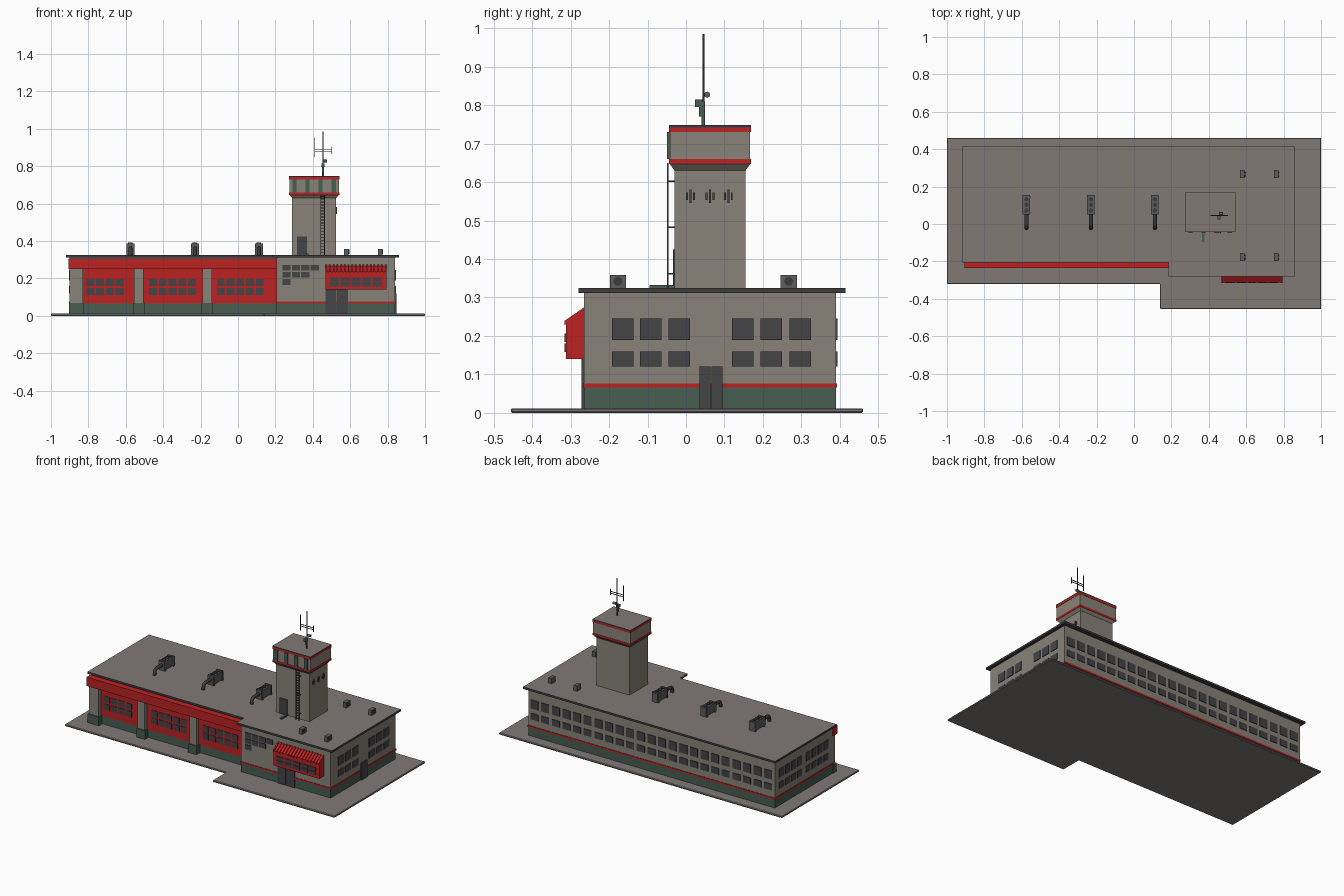
import bpy, bmesh, math
from mathutils import Vector

if "Cube" in bpy.data.objects:
    bpy.data.objects.remove(bpy.data.objects["Cube"])


def mat(name, r, g, b):
    m = bpy.data.materials.new(name)
    m.diffuse_color = (r, g, b, 1)
    m.use_nodes = True
    m.node_tree.nodes["Principled BSDF"].inputs["Base Color"].default_value = m.diffuse_color
    return m


WALL = mat("wall_grey", .25, .225, .19)
PAVE = mat("roof_and_paving_grey", .22, .195, .18)
RED = mat("red_paint", .50, .016, .016)
GREEN = mat("dark_green", .065, .11, .083)
DARK = mat("dark_glass", .058, .056, .064)
TRIM = mat("dark_trim", .045, .045, .05)
METAL = mat("vent_metal", .11, .11, .11)


def finish(name, bm, *mats):
    bmesh.ops.recalc_face_normals(bm, faces=bm.faces)
    me = bpy.data.meshes.new(name)
    bm.to_mesh(me)
    bm.free()
    for m in mats:
        me.materials.append(m)
    ob = bpy.data.objects.new(name, me)
    bpy.context.collection.objects.link(ob)
    return ob


def boxes(name, items, m):
    """Joined boxes, each (x0, x1, y0, y1, z0, z1)."""
    bm = bmesh.new()
    for x0, x1, y0, y1, z0, z1 in items:
        vs = bmesh.ops.create_cube(bm, size=1)["verts"]
        for v in vs:
            v.co = Vector(((x0 + x1) / 2 + v.co.x * (x1 - x0),
                           (y0 + y1) / 2 + v.co.y * (y1 - y0),
                           (z0 + z1) / 2 + v.co.z * (z1 - z0)))
    return finish(name, bm, m)


def prism(name, pts, a, b, *mats, axis="z"):
    """Extrude a profile: (x, y) along z, or (y, z) along x."""
    bm = bmesh.new()
    co = (lambda p, h: (p[0], p[1], h)) if axis == "z" else (lambda p, h: (h, p[0], p[1]))
    f = bm.faces.new([bm.verts.new(co(p, a)) for p in pts])
    new = bmesh.ops.extrude_face_region(bm, geom=[f])["geom"]
    d = Vector((0, 0, b - a) if axis == "z" else (b - a, 0, 0))
    bmesh.ops.translate(bm, vec=d, verts=[v for v in new if isinstance(v, bmesh.types.BMVert)])
    bmesh.ops.recalc_face_normals(bm, faces=bm.faces)
    if len(mats) > 1:  # second material on the upward faces
        for f in bm.faces:
            f.material_index = int(f.normal.z > .5)
    return finish(name, bm, *mats)


def tube(name, pts, r, m):
    cu = bpy.data.curves.new(name, "CURVE")
    cu.dimensions = "3D"
    cu.bevel_depth, cu.bevel_resolution, cu.use_fill_caps = r, 2, True
    sp = cu.splines.new("POLY")
    sp.points.add(len(pts) - 1)
    for p, q in zip(sp.points, pts):
        p.co = (*q, 1)
    cu.materials.append(m)
    ob = bpy.data.objects.new(name, cu)
    bpy.context.collection.objects.link(ob)
    return ob


def step(x0, x1, xs, ya, yb, y1):
    """Footprint whose front steps forward from ya to yb at xs."""
    return [(x0, ya), (xs, ya), (xs, yb), (x1, yb), (x1, y1), (x0, y1)]


# Paved base
base = prism("paved_base", step(-1, 1, .14, -.32, -.455, .46), 0, .012, PAVE)
bv = base.modifiers.new("bevel", "BEVEL")
bv.width, bv.limit_method = .003, "ANGLE"

# Main building layers and roof
prism("green_plinth", step(-.9, .84, .205, -.19, -.265, .39), .012, .066, GREEN)
prism("red_stripe", step(-.903, .843, .202, -.193, -.268, .393), .066, .077, RED)
prism("building_walls", step(-.9, .84, .205, -.19, -.265, .39), .077, .312, WALL)
prism("flat_roof", step(-.92, .86, .185, -.205, -.28, .415), .312, .325, TRIM, PAVE)

# Garage front
boxes("garage_fascia", [(-.905, .205, -.235, -.19, .25, .306)], RED)
piers = [(-.9, -.83), (-.557, -.505), (-.19, -.14)]
boxes("garage_piers", [(a, b, -.22, -.19, .066, .25) for a, b in piers], WALL)
boxes("pier_bases", [(a - .004, b + .004, -.225, -.19, .012, .068) for a, b in piers], GREEN)
doors = [(-.83, -.557, 4, -.711), (-.505, -.19, 5, -.35), (-.14, .205, 5, .012)]
boxes("garage_doors", [(a, b, -.196, -.19, .066, .25) for a, b, n, c in doors], RED)
panes = []
for a, b, n, c in doors:
    for i in range(n):
        x = c + (i - (n - 1) / 2) * .052
        for z in (.112, .160):
            panes.append((x - .021, x + .021, -.199, -.19, z, z + .038))
boxes("garage_door_windows", panes, DARK)

# Side, rear and office windows
ROWS = ((.12, .16), (.19, .245))
win = []
for c in (-.165, -.092, -.018, .147, .222, .297):
    win += [(.838, .844, c - .028, c + .028, a, b) for a, b in ROWS]
for g in (-.035, .235):
    for i in range(4):
        y = g + (i - 1.5) * .06
        win += [(-.904, -.898, y - .022, y + .022, a, b) for a, b in ROWS]
for i in range(23):
    x = -.855 + i * .075
    win += [(x - .027, x + .027, .388, .394, a, b) for a, b in ROWS]
boxes("wall_windows", win, DARK)
office = []
for z, n in ((.242, 4), (.204, 3), (.165, 1)):
    office += [(.238 + i * .05, .282 + i * .05, -.269, -.263, z, z + .031) for i in range(n)]
boxes("stair_windows", office, DARK)

# Entrance doors
boxes("front_doors", [(.468, .526, -.271, -.262, .012, .14), (.53, .588, -.271, -.262, .012, .14)], DARK)
boxes("side_doors", [(.838, .847, .035, .064, .012, .12), (.838, .847, .066, .095, .012, .12)], DARK)

# Red projecting bay with ribbed canopy
prism("bay_canopy", [(-.264, .268), (-.312, .235), (-.312, .14), (-.264, .14)], .468, .793, RED, axis="x")
for i in range(17):
    x = .468 + i * .0198
    prism("canopy_rib", [(-.264, .275), (-.316, .239), (-.316, .228), (-.264, .262)], x, x + .008, RED, axis="x")
boxes("bay_windows", [(.492 + i * .057, .541 + i * .057, -.316, -.31, a, b)
                      for i in range(5) for a, b in ((.158, .18), (.184, .206))], DARK)

# Tower shaft and flared head
bm = bmesh.new()
rings = []
for x0, x1, y0, y1, z in ((.29, .525, -.03, .155, .32), (.29, .525, -.03, .155, .63),
                          (.275, .54, -.042, .167, .647), (.275, .54, -.042, .167, .742)):
    rings.append([bm.verts.new(p) for p in ((x0, y0, z), (x1, y0, z), (x1, y1, z), (x0, y1, z))])
for lo, hi in zip(rings, rings[1:]):
    for i in range(4):
        bm.faces.new((lo[i], lo[(i + 1) % 4], hi[(i + 1) % 4], hi[i]))
bm.faces.new(rings[-1])
bm.faces.new(rings[0])
finish("tower", bm, WALL)
boxes("tower_red_bands", [(.273, .542, -.044, .169, a, b) for a, b in ((.647, .660), (.730, .742))], RED)
prism("tower_cap", [(.273, -.044), (.542, -.044), (.542, .169), (.273, .169)], .742, .748, TRIM, PAVE)
boxes("tower_mullions", [(x - .011, x + .011, -.049, -.04, .66, .73) for x in (.302, .372, .442, .512)], GREEN)
boxes("tower_door", [(.315, .37, -.034, -.028, .325, .425)], DARK)
boxes("door_step", [(.364, .376, -.095, -.03, .325, .333)], GREEN)
slits = []
for y in (.012, .062, .11):
    for dy, h in ((-.009, .010), (0, .018), (.009, .010)):
        slits.append((.523, .529, y + dy - .0025, y + dy + .0025, .563 - h, .563 + h))
boxes("tower_slits", slits, DARK)

# Ladder
boxes("ladder", [(x - .002, x + .002, -.05, -.045, .325, .65) for x in (.443, .463)]
      + [(.443, .463, -.049, -.046, .335 + i * .016, .338 + i * .016) for i in range(20)]
      + [(x - .002, x + .002, -.046, -.029, z, z + .004) for x in (.443, .463) for z in (.36, .48, .60)], TRIM)

# Antenna mast
tube("mast_base", [(.455, .045, .745), (.455, .045, .81)], .005, GREEN)
tube("mast", [(.455, .045, .80), (.455, .045, .985)], .0025, TRIM)
boxes("antenna_arms", [(.41, .502, .043, .047, .888, .891), (.41, .502, .043, .047, .876, .879),
                       (.409, .413, .043, .047, .85, .95), (.499, .503, .043, .047, .865, .905)], TRIM)
boxes("mast_receiver", [(.447, .463, .024, .043, .795, .814), (.449, .461, .034, .044, .77, .795)], GREEN)
tube("mast_lamp", [(.455, .055, .827), (.475, .055, .827)], .008, METAL)

# Three roof extractors with bent exhaust ducts
for x in (-.575, -.23, .112):
    boxes("extractor_box", [(x - .02, x + .02, .05, .155, .332, .385),
                            (x - .022, x + .022, .055, .065, .325, .388),
                            (x - .022, x + .022, .14, .15, .325, .388)], METAL)
    for y in (.072, .102, .132):
        tube("extractor_fan", [(x, y, .38), (x, y, .391)], .012, TRIM)
    tube("exhaust_duct", [(x, .055, .362), (x, .0, .362), (x, -.012, .358), (x, -.019, .348), (x, -.021, .325)],
         .0105, TRIM)

# Small roof vents
for x in (.58, .76):
    for y in (-.177, .267):
        boxes("roof_vent", [(x - .012, x + .012, y - .021, y + .021, .325, .358)], METAL)
        tube("vent_fan", [(x + .01, y, .342), (x + .015, y, .342)], .012, TRIM)
